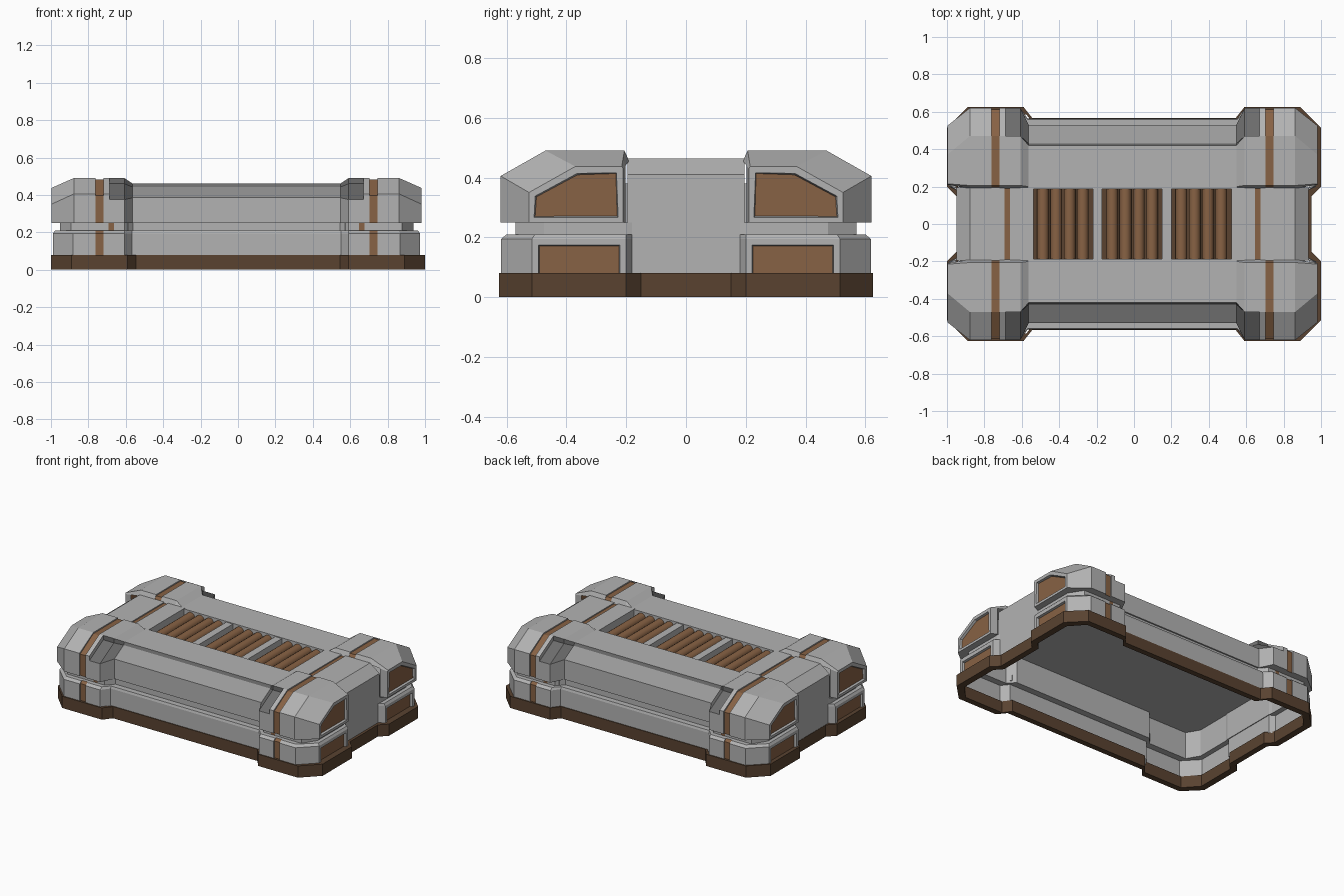
import bpy, bmesh, math

if "Cube" in bpy.data.objects:
    bpy.data.objects.remove(bpy.data.objects["Cube"])


def material(name, rgb):
    m = bpy.data.materials.new(name)
    m.diffuse_color = (*rgb, 1)
    m.use_nodes = True
    m.node_tree.nodes["Principled BSDF"].inputs["Base Color"].default_value = m.diffuse_color
    return m


GREY = material("grey", (0.45, 0.45, 0.45))
BROWN = material("brown", (0.245, 0.122, 0.058))
DARK = material("dark_brown", (0.1, 0.055, 0.03))
SHADE = material("dark_grey", (0.15, 0.15, 0.15))
SHIFT = -0.008


def grid(rows, mat=lambda r, i: 0, skip=lambda r, i: False):
    """Skin a list of point rows into quads."""
    bm = bmesh.new()
    vs = [[bm.verts.new(p) for p in row] for row in rows]
    for r in range(len(rows) - 1):
        for i in range(len(rows[0]) - 1):
            if not skip(r, i):
                f = bm.faces.new((vs[r][i], vs[r][i + 1], vs[r + 1][i + 1], vs[r + 1][i]))
                f.material_index = int(mat(r, i))
    return bm, vs


def recess_panel(bm, margin):
    """Sink a brown panel into the outermost end face."""
    face = max(bm.faces, key=lambda f: f.calc_center_median().x)
    bmesh.ops.inset_individual(bm, faces=[face], thickness=margin)
    bmesh.ops.inset_individual(bm, faces=[face], thickness=0.005)
    bmesh.ops.translate(bm, verts=face.verts[:], vec=(-0.015, 0, 0))
    face.material_index = 1


def finish(name, bm, mats, shift=SHIFT):
    """Make a quarter mesh into an object mirrored on x and y."""
    me = bpy.data.meshes.new(name)
    bm.to_mesh(me)
    bm.free()
    ob = bpy.data.objects.new(name, me)
    bpy.context.collection.objects.link(ob)
    for m in mats:
        me.materials.append(m)
    ob.location.x = shift
    mod = ob.modifiers.new("mirror", 'MIRROR')
    mod.use_axis = (True, True, False)
    return ob


def clean(bm):
    bmesh.ops.remove_doubles(bm, verts=bm.verts[:], dist=1e-4)


def outline(z, x0, x1, ya, yd, yb, cx, yc, xs, xi, yi, d=0.0):
    """Quarter plan outline, running from the x axis round to the y axis."""
    pts = [(x0, 0), (x0, ya), (x1, yd), (x1, yb), (cx, yc), (.755, yc), (.755, yc - d),
           (.71, yc - d), (.71, yc), (.685, yc), (.655, yc), (xs, yc), (xi, yi), (0, yi)]
    return [(x, y, z) for x, y in pts]


# Base skirt with a narrow bottom rim
inner = (.91, .955, .165, .215, .49, .87, .585, .575, .535, .53)
outer = (.95, 1.0, .15, .2, .515, .89, .625, .59, .545, .568)
bm, _ = grid([outline(.08, *inner), outline(0, *inner), outline(0, *outer),
              outline(.08, *outer), outline(.08, *inner)])
clean(bm)
finish("base_skirt", bm, [DARK], 0)

# Lower wall, groove and underside of the upper section
low = (.94, .98, .18, .2, .515, .875, .618, .60, .56, .563, .008)
lip = (.94, .97, .18, .2, .505, .865, .60, .60, .56, .558, .008)
groove = (.94, .945, .18, .2, .475, .885, .57, .60, .555, .52)
upper = (.94, .99, .19, .21, .525, .87, .62, .60, .555, .53, .008)
bm, _ = grid([outline(.045, *low), outline(.195, *low), outline(.21, *lip),
              outline(.21, *groove), outline(.25, *groove), outline(.25, *upper)],
             mat=lambda r, i: (i == 6 and r < 2) or (i == 9 and r == 3))
clean(bm)
recess_panel(bm, .03)
finish("lower_wall", bm, [GREY, BROWN])

# Inner lining: lower wall, ledge, upper wall and the ceiling under the grille
lining = (.92, .955, .195, .215, .495, .86, .595, .59, .55, .545)
core = (.915, .92, .20, .22, .465, .87, .55, .58, .535, .50)
bm, vs = grid([outline(.07, *lining), outline(.195, *lining),
               outline(.195, *core), outline(.38, *core)])
middle = bm.verts.new((0, 0, .38))
bm.faces.new([v for k, v in enumerate(vs[-1]) if k not in (6, 7)] + [middle])
clean(bm)
bmesh.ops.reverse_faces(bm, faces=bm.faces[:])
finish("inner_lining", bm, [GREY])


# Upper corner pods: sections along x, with a notch, a strip and a chamfered end
def section(x, d=0.0, notch=0.0):
    return [(x, .62 - d, .25), (x, .62 - d, .405 - d - notch), (x, .47, .49 - d - notch),
            (x, .47, .49 - d), (x, .206, .49 - d), (x, .19, .455), (x, .19, .25)]


first = [(.555, y, z) for y, z in [(.53, .25), (.53, .385), (.43, .442), (.42, .46),
                                   (.2, .46), (.187, .455), (.187, .25)]]
last = [(.99, y, z) for y, z in [(.525, .25), (.525, .35), (.37, .437), (.37, .437),
                                 (.215, .437), (.21, .43), (.21, .25)]]
shoulder = section(.87)
halfway = [tuple(a + (b - a) * .58 for a, b in zip(p, q)) for p, q in zip(shoulder, last)]
stations = [first, section(.60, 0, .03), section(.68, 0, .03), section(.68),
            section(.71), section(.71, .008), section(.755, .008), section(.755),
            shoulder, halfway, last]
bm, vs = grid(stations,
              mat=lambda r, i: 1 if r == 5 else 2 if r < 2 and i in (1, 2) else 0,
              skip=lambda r, i: i == 5 and r < 9)
bm.faces.new([v for k, v in enumerate(vs[-1]) if k != 3])
clean(bm)
bmesh.ops.dissolve_limit(bm, angle_limit=.002, verts=bm.verts[:], edges=bm.edges[:],
                         delimit={'MATERIAL'})
recess_panel(bm, .024)
finish("corner_pods", bm, [GREY, BROWN, SHADE])

# Long side rails with a dark step above the slope
rail = [(.53, .25), (.53, .385), (.43, .442), (.42, .46), (.187, .46), (.187, .38)]
bm, _ = grid([[(x, y, z) for y, z in rail] for x in (0, .56)],
             mat=lambda r, i: {1: 1, 2: 2}.get(i, 0))
finish("side_rails", bm, [GREY, material("mid_grey", (.32, .32, .32)), SHADE])

# End bridges between the pods, with a brown strip
bridge = [(.94, .25), (.94, .41), (.87, .463), (.685, .463), (.685, .456),
          (.655, .456), (.655, .463), (.53, .463), (.53, .38)]
bm, _ = grid([[(x, y, z) for x, z in bridge] for y in (.195, 0)],
             mat=lambda r, i: i == 4)
finish("end_bridges", bm, [GREY, BROWN])


# Grille: dark bed, dividers and three groups of four slats
def box(name, x, z, size, mat):
    bpy.ops.mesh.primitive_cube_add(size=1, location=(x, 0, z))
    ob = bpy.context.object
    ob.name = name
    ob.scale = size
    ob.data.materials.append(mat)


box("grille_bed", SHIFT, .389, (1.06, .374, .012), DARK)
for x in (-.195, .175):
    box("grille_divider", x, .42, (.05, .374, .07), GREY)
for middle in (-.38, -.01, .36):
    for k in range(4):
        x = middle + (k - 1.5) * .071
        bpy.ops.mesh.primitive_cylinder_add(vertices=16, radius=.031, depth=.372,
                                            location=(x, 0, .42),
                                            rotation=(math.pi / 2, 0, 0))
        bpy.ops.object.shade_smooth_by_angle()
        bpy.context.object.name = "grille_slat"
        bpy.context.object.data.materials.append(BROWN)
